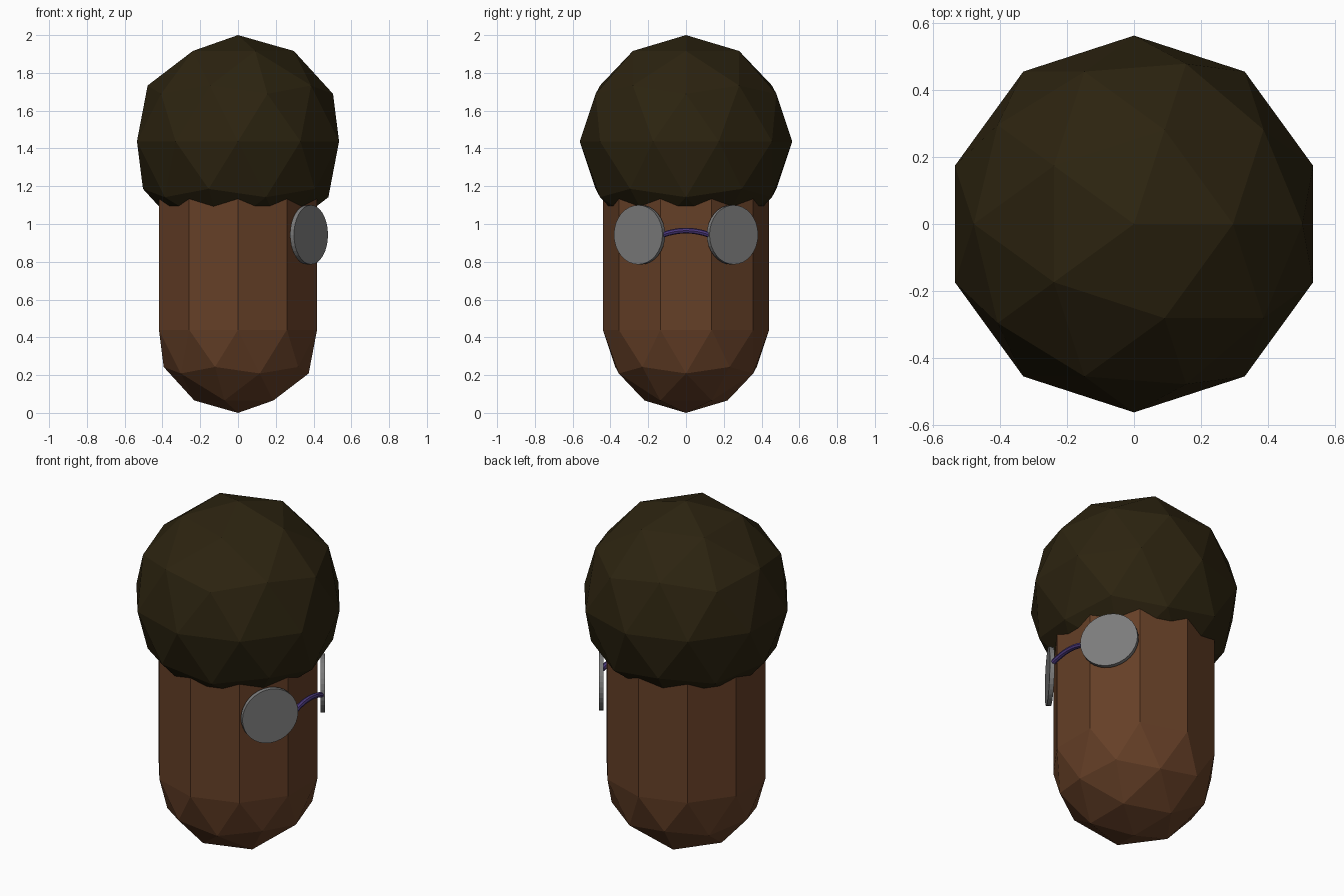
import bpy, bmesh, math
from mathutils import Matrix, Vector

if "Cube" in bpy.data.objects:
    bpy.data.objects.remove(bpy.data.objects["Cube"])


def paint(obj, name, rgb):
    mat = bpy.data.materials.get(name) or bpy.data.materials.new(name)
    mat.diffuse_color = (*rgb, 1)
    mat.use_nodes = True
    mat.node_tree.nodes["Principled BSDF"].inputs["Base Color"].default_value = mat.diffuse_color
    obj.data.materials.append(mat)


def make(name, bm, mat, rgb):
    bmesh.ops.recalc_face_normals(bm, faces=bm.faces)
    mesh = bpy.data.meshes.new(name)
    bm.to_mesh(mesh)
    bm.free()
    obj = bpy.data.objects.new(name, mesh)
    bpy.context.collection.objects.link(obj)
    paint(obj, mat, rgb)
    return obj


HAIR_R, HEAD_R, TOP_Z = 0.5625, 0.44, 1.4375

# Head: faceted sphere split at its equator and stretched into a capsule
bm = bmesh.new()
bmesh.ops.create_icosphere(bm, subdivisions=2, radius=HEAD_R)
equator = [e for e in bm.edges if all(abs(v.co.z) < 1e-4 for v in e.verts)]
bmesh.ops.split_edges(bm, edges=equator)
upper = {v for f in bm.faces if f.calc_center_median().z > 0 for v in f.verts}
for v in bm.verts:
    v.co.z += TOP_Z if v in upper else HEAD_R
bmesh.ops.bridge_loops(bm, edges=[e for e in bm.edges if e.is_boundary])
make("head", bm, "skin_brown", (0.13, 0.05, 0.02))

# Hair: larger faceted sphere swallowing the top of the head
bm = bmesh.new()
bmesh.ops.create_icosphere(bm, subdivisions=2, radius=HAIR_R,
                           matrix=Matrix.Translation((0, 0, TOP_Z)))
make("hair", bm, "hair_dark", (0.025, 0.017, 0.005))

# Lenses: thin discs angled to either side of the +x face
LENS_X, LENS_Y, LENS_Z = 0.376, 0.246, 0.943
for side, label in ((-1, "front"), (1, "back")):
    bm = bmesh.new()
    place = (Matrix.Translation((LENS_X, side * LENS_Y, LENS_Z))
             @ Matrix.Rotation(side * math.radians(35), 4, 'Z')
             @ Matrix.Rotation(math.radians(90), 4, 'Y'))
    bmesh.ops.create_cone(bm, cap_ends=True, segments=32, radius1=0.157,
                          radius2=0.157, depth=0.025, matrix=place)
    make("lens_" + label, bm, "lens_grey", (0.2, 0.2, 0.2))

# Bridge: slim arched tube joining the lenses
bm = bmesh.new()
rings = []
for i in range(9):
    t = -1 + i / 4
    centre = Vector((0.455, 0.122 * t, 0.965 - 0.022 * t * t))
    normal = Vector((0, 0.36 * t, 1)).normalized()
    rings.append([bm.verts.new(centre + 0.015 * (math.cos(a) * Vector((1, 0, 0))
                                                 + math.sin(a) * normal))
                  for a in (k * math.tau / 8 for k in range(8))])
for a, b in zip(rings, rings[1:]):
    for k in range(8):
        bm.faces.new((a[k], a[(k + 1) % 8], b[(k + 1) % 8], b[k]))
bm.faces.new(rings[0])
bm.faces.new(rings[-1])
make("glasses_bridge", bm, "bridge_purple", (0.07, 0.04, 0.2))
